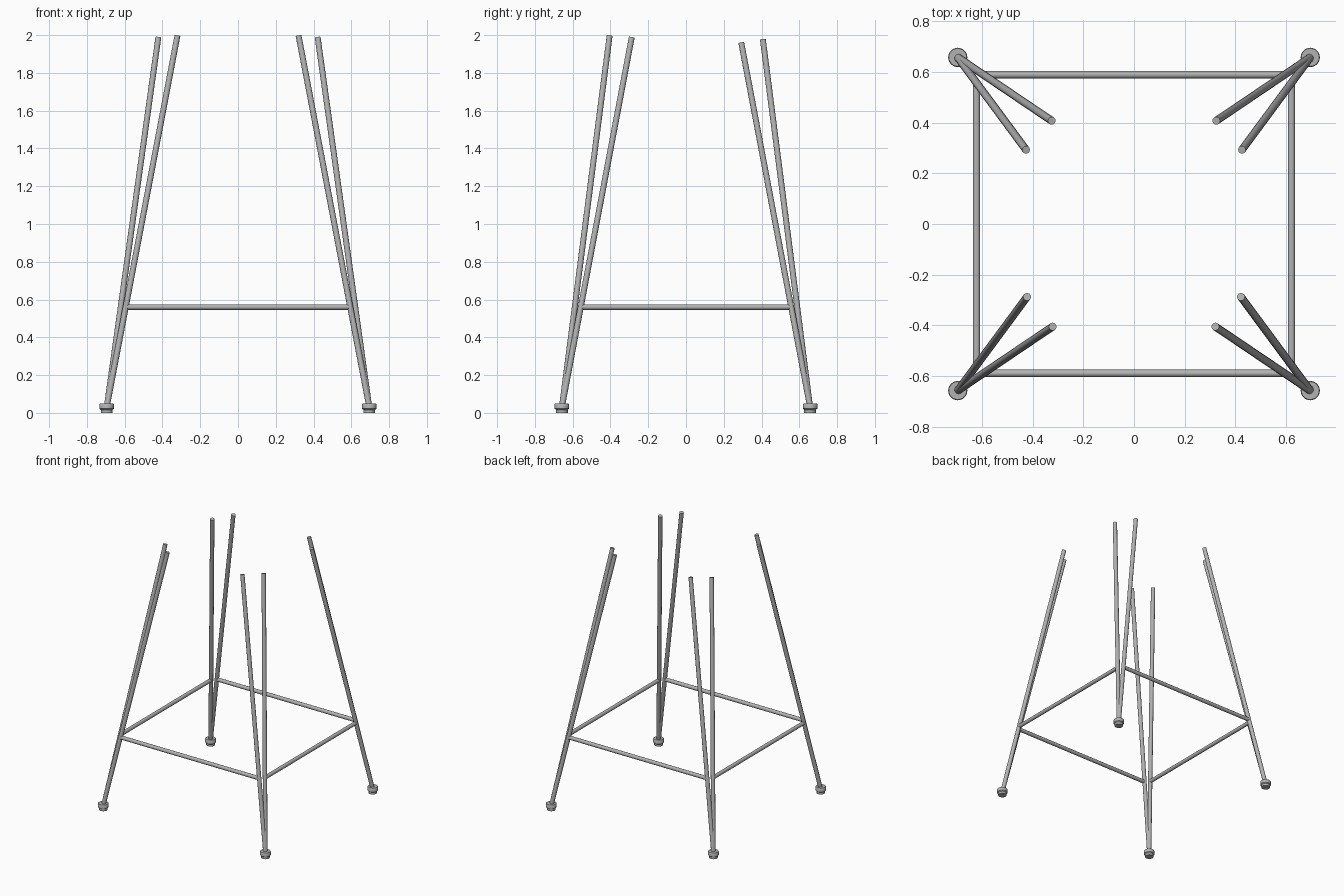
import bpy, bmesh, math
from mathutils import Vector

if "Cube" in bpy.data.objects:
    bpy.data.objects.remove(bpy.data.objects["Cube"], do_unlink=True)

# Brushed steel
steel = bpy.data.materials.new("grey steel")
steel.use_nodes = True
GREY = (0.45, 0.45, 0.45, 1)
steel.diffuse_color = GREY
steel.node_tree.nodes["Principled BSDF"].inputs["Base Color"].default_value = GREY

ROD_R = 0.0155
FOOT = Vector((0.695, 0.657, 0.03))
TOP_WIDE = Vector((0.32, 0.404, 2.0))    # rod joined by the front and back bars
TOP_SIDE = Vector((0.42, 0.285, 2.0))    # rod joined by the side bars
BAR_Z = 0.56


def finish(obj):
    obj.data.materials.append(steel)
    bpy.ops.object.select_all(action='DESELECT')
    obj.select_set(True)
    bpy.context.view_layer.objects.active = obj
    bpy.ops.object.shade_smooth_by_angle(angle=math.radians(40))


def rod(name, a, b, r=ROD_R):
    d = b - a
    bpy.ops.mesh.primitive_cylinder_add(vertices=12, radius=r, depth=d.length, location=(a + b) / 2)
    obj = bpy.context.object
    obj.name = name
    obj.rotation_euler = d.to_track_quat('Z', 'Y').to_euler()
    finish(obj)


def foot(name, x, y):
    # Turned glide: narrow pad below, wide collar above
    profile = [(0, 0), (0.031, 0), (0.031, 0.016), (0.038, 0.022), (0.038, 0.046), (0.035, 0.05), (0, 0.05)]
    bm = bmesh.new()
    verts = [bm.verts.new((r, 0, z)) for r, z in profile]
    edges = [bm.edges.new(p) for p in zip(verts, verts[1:])]
    bmesh.ops.spin(bm, geom=verts + edges, axis=(0, 0, 1), cent=(0, 0, 0),
                   steps=24, angle=math.tau, use_merge=True)
    bmesh.ops.remove_doubles(bm, verts=bm.verts, dist=1e-5)
    bmesh.ops.recalc_face_normals(bm, faces=bm.faces)
    mesh = bpy.data.meshes.new(name)
    bm.to_mesh(mesh)
    bm.free()
    obj = bpy.data.objects.new(name, mesh)
    obj.location = (x, y, 0)
    bpy.context.collection.objects.link(obj)
    finish(obj)


def corner(v, sx, sy):
    return Vector((v.x * sx, v.y * sy, v.z))


def at_height(top, z):
    return FOOT.lerp(top, (z - FOOT.z) / (top.z - FOOT.z))


# Four V-shaped legs, the back pair cut slightly shorter
for sy, end, cut_wide, cut_side in ((-1, "front", 1.997, 1.988), (1, "back", 1.977, 1.96)):
    for sx, side in ((1, "left"), (-1, "right")):
        tag = f"{end}_{side}"
        base = corner(FOOT, sx, sy)
        rod(f"{tag}_leg_outer_rod", base, corner(at_height(TOP_WIDE, cut_wide), sx, sy))
        rod(f"{tag}_leg_inner_rod", base, corner(at_height(TOP_SIDE, cut_side), sx, sy))
        foot(f"{tag}_foot", base.x, base.y)

# Stretcher bars
wide, deep = at_height(TOP_WIDE, BAR_Z), at_height(TOP_SIDE, BAR_Z)
for s, end, side in ((-1, "front", "right"), (1, "back", "left")):
    rod(f"{end}_stretcher", corner(wide, -1, s), corner(wide, 1, s), 0.0145)
    rod(f"{side}_stretcher", corner(deep, s, -1), corner(deep, s, 1), 0.0145)
